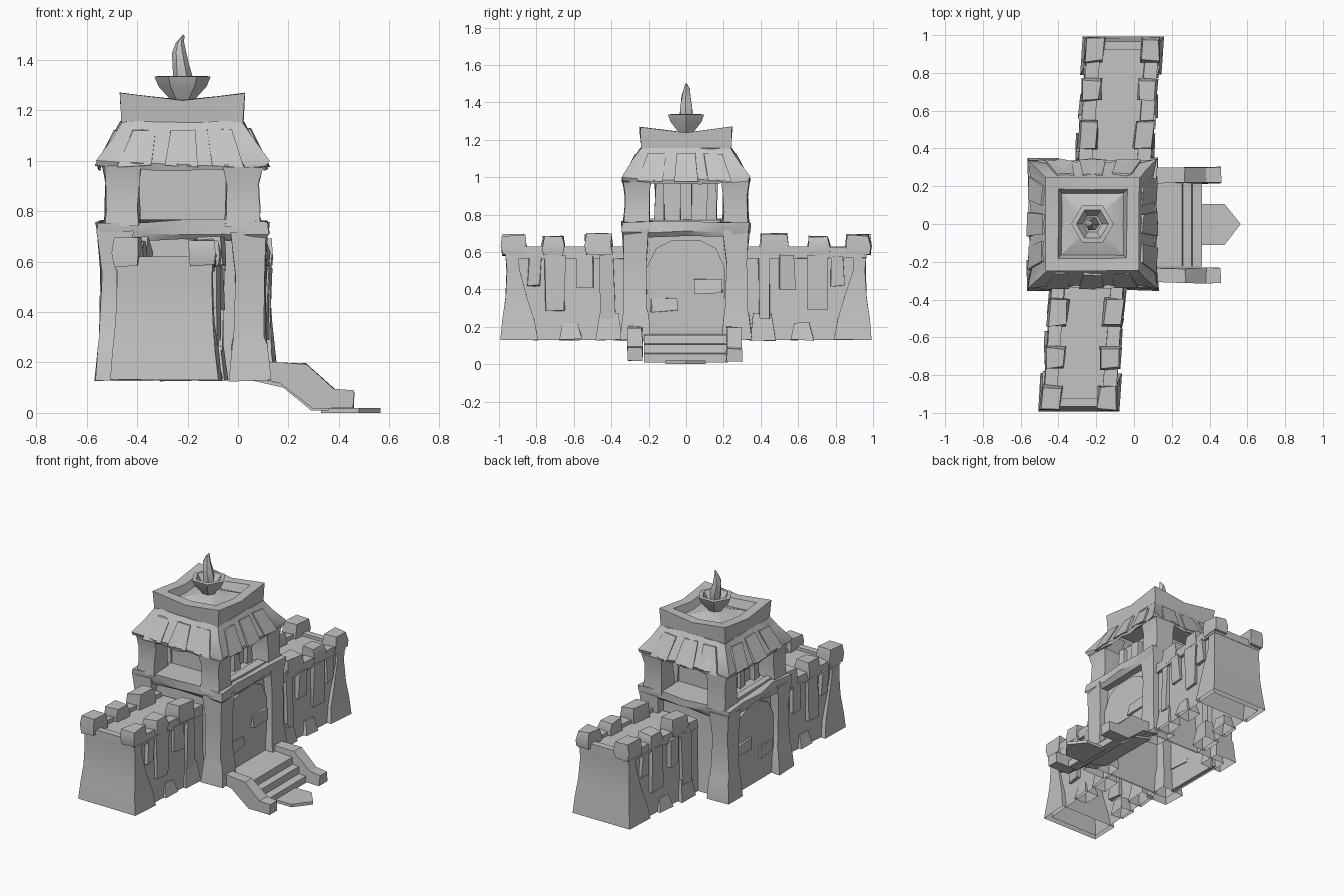
import bpy
import bmesh
import math
import random

random.seed(4)
cube = bpy.data.objects.get("Cube")
if cube:
    bpy.data.objects.remove(cube)

stone = bpy.data.materials.new("grey_stone")
stone.use_nodes = True
GREY = (0.55, 0.55, 0.55, 1)
stone.diffuse_color = GREY
stone.node_tree.nodes["Principled BSDF"].inputs["Base Color"].default_value = GREY

CX = -0.22   # tower axis


def loft(name, rings, bottom=True, jitter=0.0):
    """Skin a stack of equal-length closed rings."""
    bm = bmesh.new()
    rows = [[bm.verts.new([c + random.uniform(-jitter, jitter) for c in p])
             for p in ring] for ring in rings]
    n = len(rows[0])
    for a, b in zip(rows, rows[1:]):
        for i in range(n):
            j = (i + 1) % n
            bm.faces.new((a[i], a[j], b[j], b[i]))
    bm.faces.new(rows[-1])
    if bottom:
        bm.faces.new(rows[0][::-1])
        bmesh.ops.recalc_face_normals(bm, faces=bm.faces)
    mesh = bpy.data.meshes.new(name)
    bm.to_mesh(mesh)
    bm.free()
    mesh.materials.append(stone)
    ob = bpy.data.objects.new(name, mesh)
    bpy.context.collection.objects.link(ob)
    bpy.ops.object.select_all(action="DESELECT")
    ob.select_set(True)
    bpy.context.view_layer.objects.active = ob
    bpy.ops.object.shade_smooth_by_angle(angle=math.radians(32))
    return ob


def rect(x0, x1, y0, y1, z):
    return [(x0, y0, z), (x1, y0, z), (x1, y1, z), (x0, y1, z)]


def block(name, x0, x1, y0, y1, z0, z1, jitter=0.008, taper=0.0, bottom=True):
    return loft(name, [rect(x0, x1, y0, y1, z0),
                       rect(x0 + taper, x1 - taper, y0 + taper, y1 - taper, z1)],
                bottom, jitter)


def square(half, z, lift=0.0, n=2, fold=0.0):
    """Square ring round the tower axis, corners lifted, sides folded."""
    pts = []
    for k in range(4):
        c, s = math.cos(k * math.pi / 2), math.sin(k * math.pi / 2)
        for i in range(n):
            t = 2 * i / n - 1
            out = half - (fold if i % 2 else 0)
            u, v = t * out, -out
            pts.append((CX + c * u - s * v, s * u + c * v, z + lift * t * t))
    return pts


def prism(name, profile, axis, a, b, jitter=0.0):
    """Extrude a 2D profile along x or y."""
    def place(t):
        return [(t, p, q) if axis == "x" else (p, t, q) for p, q in profile]
    return loft(name, [place(a), place(b)], jitter=jitter)


# Curtain walls: skewed open-bottomed arms with flared end buttresses
def centre(s, y):
    return -0.175 + 0.045 * s + 0.075 * y


def arm_ring(s, lo, hi, start, end, z):
    y0, y1 = sorted((s * start, s * end))
    a, b = centre(s, y0), centre(s, y1)
    return [(a + lo, y0, z), (a + hi, y0, z), (b + hi, y1, z), (b + lo, y1, z)]


for s, side in ((-1, "right"), (1, "left")):
    loft(f"{side}_wall", [arm_ring(s, -w, w, 0.28, 0.95, z) for z, w in
                          ((0.13, 0.185), (0.3, 0.175), (0.6, 0.172))], False)
    loft(f"{side}_end_buttress",
         [arm_ring(s, -w, w, start, end, z) for z, w, start, end in
          ((0.13, 0.215, 0.79, 0.993), (0.24, 0.203, 0.81, 0.982), (0.36, 0.193, 0.85, 0.967),
           (0.5, 0.187, 0.89, 0.96), (0.6, 0.187, 0.9, 0.965))], False, 0.003)
    for e in (-1, 1):
        # parapet band under the merlons
        lo, hi = sorted((e * 0.12, e * 0.19))
        loft(f"{side}_parapet", [arm_ring(s, lo, hi, 0.3, 0.96, z) for z in (0.565, 0.625)],
             jitter=0.005)
        # merlons
        lo, hi = sorted((e * 0.095, e * 0.2))
        for y, half, top in ((0.47, 0.075, 0.695), (0.71, 0.058, 0.68), (0.922, 0.066, 0.69)):
            rings = [arm_ring(s, lo + t, hi - t, y - half + t, y + half - t, z)
                     for z, t in ((0.585, 0.004), (0.63, 0), (top, 0.008))]
            loft(f"{side}_merlon", rings, jitter=0.008)
        # hanging pilasters and open foot stones
        lo, hi = sorted((e * 0.15, e * 0.198))
        for y, half, low in ((0.42, 0.035, 0.24), (0.54, 0.04, 0.4), (0.7, 0.05, 0.29),
                             (0.81, 0.035, 0.42)):
            loft(f"{side}_pilaster", [arm_ring(s, lo, hi, y - half, y + half, z)
                                      for z in (low, 0.58)], jitter=0.009)
        lo, hi = sorted((e * 0.1, e * 0.208))
        for y, half, top in ((0.41, 0.07, 0.27), (0.62, 0.06, 0.22)):
            loft(f"{side}_foot_stone",
                 [arm_ring(s, lo + t, hi - t, y - half + t, y + half - t, z)
                  for z, t in ((0.13, 0), (top, 0.02))], False, 0.006)
    # low sill closing the end of the walkway
    loft(f"{side}_end_sill", [arm_ring(s, -0.18, 0.18, 0.92, 0.965, z) for z in (0.57, 0.62)])

# Tower body with corner piers
loft("tower_body", [rect(-0.51, 0.07, -0.29, 0.29, 0.13), rect(-0.49, 0.05, -0.27, 0.27, 0.35),
                    rect(-0.49, 0.05, -0.27, 0.27, 0.72)], False)
for ex in (-1, 1):
    for ey in (-1, 1):
        mid_x, mid_y = CX + ex * 0.265, ey * 0.27
        loft("corner_pier", [rect(mid_x - w, mid_x + w, mid_y - w, mid_y + w, z)
                             for z, w in ((0.13, 0.082), (0.27, 0.072), (0.3, 0.062),
                                          (0.55, 0.06), (0.72, 0.07))], False, 0.006)
        # upper pillar with wider foot and head
        px, py = CX + ex * 0.24, ey * 0.264
        loft("upper_pillar", [rect(px - w, px + w, py - w, py + w, z)
                              for z, w in ((0.74, 0.072), (0.81, 0.066), (0.91, 0.064), (0.98, 0.075))],
             jitter=0.007)

# Arched gates on both faces
arch = [(-0.21, 0.14), (0.21, 0.14), (0.205, 0.52), (0.16, 0.62), (0.08, 0.66),
        (-0.08, 0.66), (-0.16, 0.62), (-0.21, 0.52)]
for name, sx in (("front_gate", 1), ("rear_gate", -1)):
    face = CX + sx * 0.265
    prism(name, arch, "x", face, face + sx * 0.025)
    for y, z, w in ((-0.12, 0.32, 0.07), (0.12, 0.42, 0.08)):
        x0, x1 = sorted((face, face + sx * 0.04))
        block(name + "_brace", x0, x1, y - w, y + w, z - 0.035, z + 0.035, 0.01)

# Ledge and low balcony rail
loft("ledge", [square(0.32, 0.685, n=4), square(0.34, 0.71, n=4, fold=0.012),
               square(0.34, 0.76, n=4, fold=0.012)], jitter=0.008)
for e in (-1, 1):
    block("balcony_rail", CX + e * 0.27 - 0.025, CX + e * 0.27 + 0.025, -0.19, 0.19, 0.75, 0.775)

# Inner room, narrow posts
block("upper_room", CX - 0.18, CX + 0.18, -0.15, 0.15, 0.75, 1.0, 0.005)
for ex in (-1, 1):
    for y in (-0.14, 0, 0.14):
        block("room_post", CX + ex * 0.19 - 0.02, CX + ex * 0.19 + 0.02,
              y - 0.025, y + 0.025, 0.75, 0.98)

# Hollow folded skirt roof
loft("skirt_roof", [square(0.333, 0.962, 0.015, 8, 0.012), square(0.342, 0.985, 0.015, 8, 0.016),
                    square(0.283, 1.09, 0, 8, 0.012), square(0.243, 1.155, 0, 8)],
     False, 0.005)
for k in range(4):
    c, s = math.cos(k * math.pi / 2), math.sin(k * math.pi / 2)
    for t in (-0.19, 0.0, 0.18):
        # raised roof slab leaning with the slope
        rings = []
        for r, z, w in ((0.337, 0.98, 0.065), (0.262, 1.125, 0.048)):
            m = t * (1 if z < 1 else 0.8)
            local = [(r - 0.03, m - w), (r + 0.006, m - w), (r + 0.006, m + w), (r - 0.03, m + w)]
            rings.append([(CX + c * u - s * v, s * u + c * v, z) for u, v in local])
        loft("roof_slab", rings, jitter=0.006)

# Dished crown with raised corners
loft("crown", [square(0.24, 1.145, 0.008), square(0.247, 1.24, 0.03),
               square(0.182, 1.24, 0.022), square(0.165, 1.19, 0.015),
               square(0.05, 1.235)], jitter=0.003)


# Fire bowl and flame
def hexring(r, z, dx=0.0, dy=0.0, n=6):
    return [(CX + dx + r * math.cos(i * math.tau / n), dy + r * math.sin(i * math.tau / n), z)
            for i in range(n)]


loft("fire_bowl", [hexring(0.04, 1.22), hexring(0.05, 1.245), hexring(0.095, 1.295),
                   hexring(0.112, 1.335), hexring(0.085, 1.337), hexring(0.05, 1.285)])
loft("flame", [hexring(0.03, 1.28), hexring(0.038, 1.34), hexring(0.034, 1.38, -0.006),
               hexring(0.026, 1.43, -0.014), hexring(0.016, 1.47, -0.012, 0.004),
               hexring(0.003, 1.5, 0.002)], jitter=0.003)

# Stair: side curbs, treads, pointed landing stone
curb = [(0.06, 0.14), (0.17, 0.12), (0.3, 0.015), (0.46, 0.015), (0.46, 0.085),
        (0.38, 0.09), (0.27, 0.195), (0.06, 0.205)]
for e in (-1, 1):
    prism("stair_curb", curb, "y", e * 0.225 - 0.01, e * 0.305 - 0.005, 0.006)
treads = [(0.05, 0.13), (0.18, 0.1), (0.29, 0.01), (0.36, 0.01), (0.36, 0.055), (0.31, 0.06),
          (0.305, 0.105), (0.26, 0.11), (0.255, 0.155), (0.19, 0.16), (0.05, 0.165)]
prism("stair_treads", treads, "y", -0.225, 0.225)
tip = [(0.33, -0.11), (0.48, -0.11), (0.565, 0), (0.48, 0.105), (0.33, 0.105)]
loft("landing_stone", [[(x, y, z) for x, y in tip] for z in (0.0, 0.02)])
